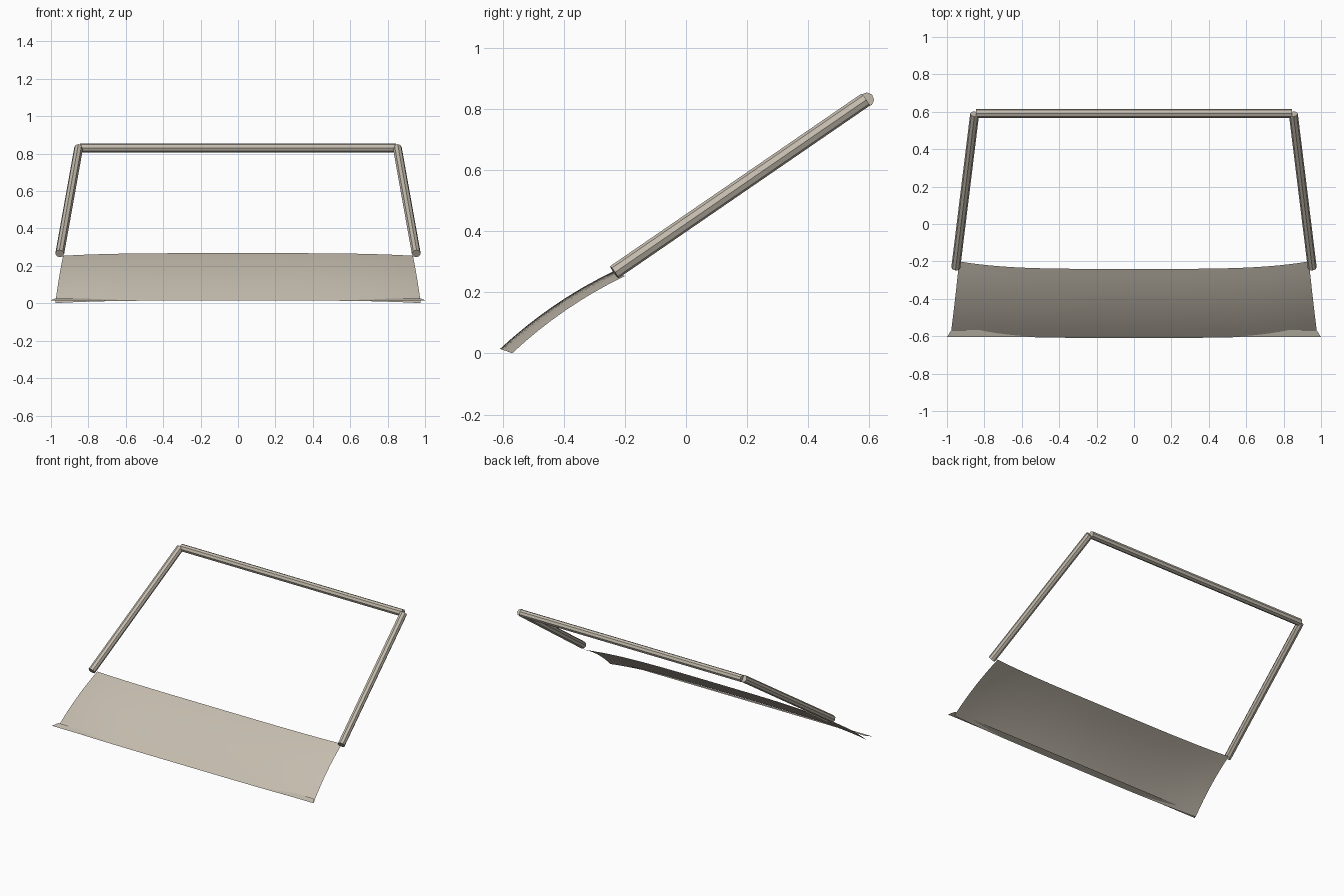
import bpy, bmesh
from mathutils import Vector

cube = bpy.data.objects.get("Cube")
if cube:
    bpy.data.objects.remove(cube, do_unlink=True)

beige = bpy.data.materials.new("warm beige")
beige.use_nodes = True
colour = (0.55, 0.50, 0.42, 1)
beige.diffuse_color = colour
beige.node_tree.nodes["Principled BSDF"].inputs["Base Color"].default_value = colour


def finish(name, bm, smooth=False):
    mesh = bpy.data.meshes.new(name)
    bm.to_mesh(mesh)
    bm.free()
    mesh.materials.append(beige)
    for p in mesh.polygons:
        p.use_smooth = smooth
    ob = bpy.data.objects.new(name, mesh)
    bpy.context.collection.objects.link(ob)
    return ob


def tube(name, a, b, radius=0.024, sides=8):
    """Capped straight tube between two points."""
    a, b = Vector(a), Vector(b)
    axis = b - a
    bm = bmesh.new()
    bmesh.ops.create_cone(bm, cap_ends=True, segments=sides, radius1=radius,
                          radius2=radius, depth=axis.length)
    turn = axis.to_track_quat('Z', 'Y').to_matrix().to_4x4()
    turn.translation = (a + b) / 2
    bm.transform(turn)
    return finish(name, bm)


def sheet(name, point, nu, nv, smooth):
    """Open surface from point(u, v), u across in -1..1, v upwards in 0..1."""
    bm = bmesh.new()
    rows = [[bm.verts.new(point(2 * i / nu - 1, j / nv)) for i in range(nu + 1)]
            for j in range(nv + 1)]
    for low, high in zip(rows, rows[1:]):
        for i in range(nu):
            bm.faces.new((low[i], low[i + 1], high[i + 1], high[i]))
    return finish(name, bm, smooth)


# Upper frame: two raked posts and a crossbar
for side, label in ((1, "left"), (-1, "right")):
    tube(label + "_post", (side * 0.953, -0.235, 0.266), (side * 0.852, 0.588, 0.831))
tube("top_bar", (-0.845, 0.592, 0.831), (0.845, 0.592, 0.831))


# Curved lower panel, swept back and down towards its ends
def panel_point(u, v):
    sweep = abs(u) ** 4
    bulge = 4 * v * (1 - v) * 0.017
    x = u * (0.977 - 0.042 * v)
    y = -0.609 + 0.369 * v + 0.04 * sweep - bulge * 0.57
    z = 0.015 + 0.253 * v - 0.014 * sweep + bulge * 0.82
    return x, y, z


sheet("lower_panel", panel_point, 32, 8, True)


# Narrow straight lip under the panel's front edge
def lip_point(u, v):
    return u * (1 - 0.025 * v), -0.604 + 0.038 * v, 0.016 + 0.011 * v


sheet("front_lip", lip_point, 1, 1, False)
